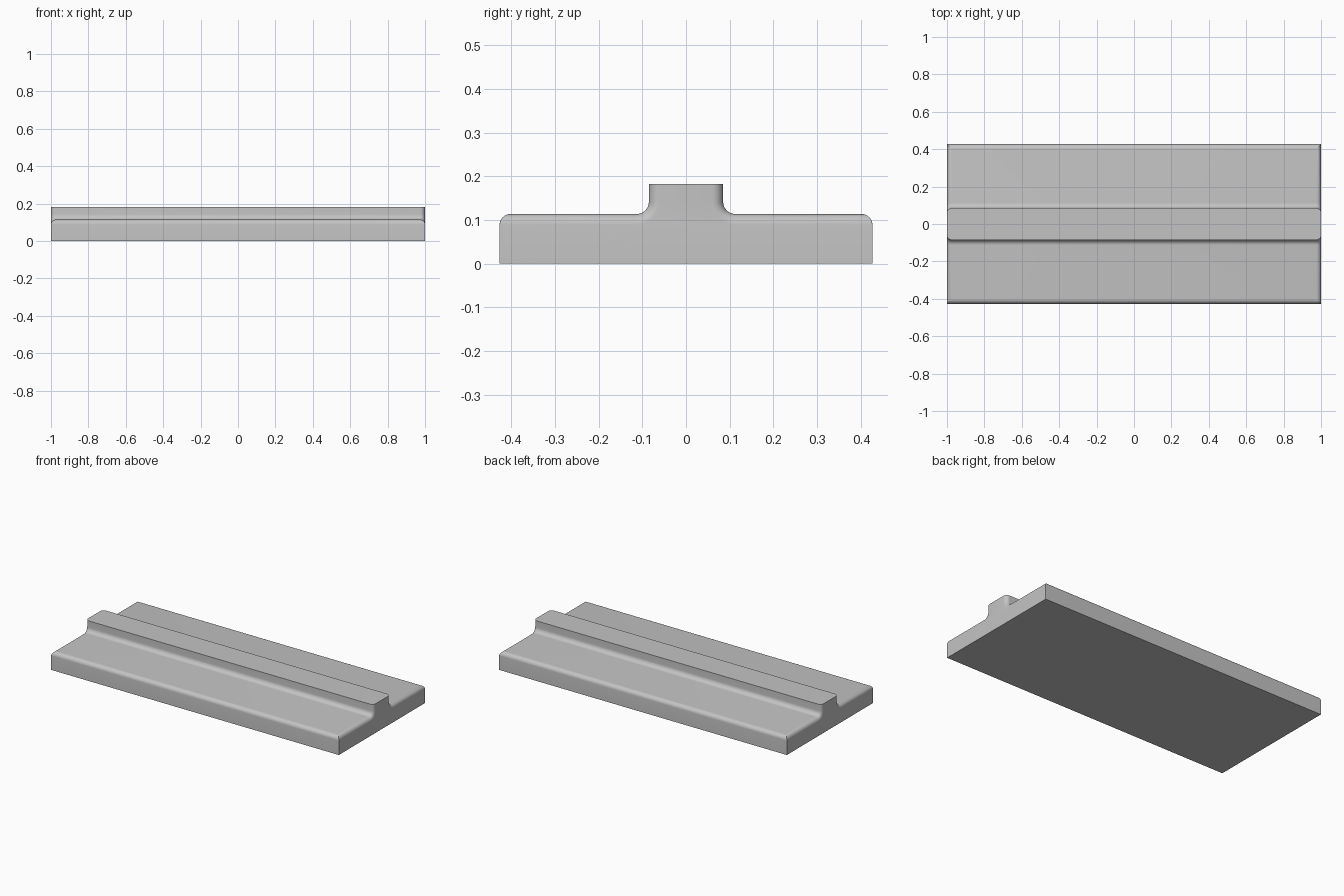
import bpy, bmesh, math

cube = bpy.data.objects.get("Cube")
if cube:
    bpy.data.objects.remove(cube, do_unlink=True)

HALF_LENGTH, HALF_WIDTH = 1.0, 0.427
SLAB_TOP, RIB_TOP, RIB_HALF = 0.114, 0.183, 0.085
ROUND, FILLET, STEPS = 0.025, 0.028, 8

grey = bpy.data.materials.new("light grey")
grey.use_nodes = True
colour = (0.55, 0.55, 0.55, 1)
grey.diffuse_color = colour
grey.node_tree.nodes["Principled BSDF"].inputs["Base Color"].default_value = colour


def arc(cy, cz, radius, start, end):
    angles = [start + (end - start) * k / STEPS for k in range(STEPS + 1)]
    return [(cy + radius * math.cos(a), cz + radius * math.sin(a)) for a in angles]


def section(inset):
    """Cross-section whose upper outline is drawn in by the end rounding."""
    half = [(HALF_WIDTH, 0)]
    # rounded long edge of the slab
    reach = math.asin(max(0, ROUND - inset) / ROUND)
    half += arc(HALF_WIDTH - ROUND, SLAB_TOP - ROUND, ROUND, 0, reach)
    # hollow fillet rising into the rib
    half += arc(RIB_HALF + FILLET, SLAB_TOP + FILLET, FILLET + inset,
                1.5 * math.pi, math.pi)
    half.append((RIB_HALF - inset, RIB_TOP))
    return half + [(-y, z) for y, z in reversed(half)]


# Stations along the length, with rounded ends
angles = [math.pi / 2 * k / STEPS for k in range(STEPS + 1)]
ends = [(HALF_LENGTH - ROUND + ROUND * math.sin(a), ROUND * (1 - math.cos(a)))
        for a in angles]
stations = [(-x, i) for x, i in reversed(ends)] + ends

# Loft the sections and cap both ends
bm = bmesh.new()
rings = [[bm.verts.new((x, y, z)) for y, z in section(i)] for x, i in stations]
for a, b in zip(rings, rings[1:]):
    for k in range(len(a)):
        n = (k + 1) % len(a)
        bm.faces.new((a[k], a[n], b[n], b[k]))
bm.faces.new(rings[0])
bm.faces.new(rings[-1])
bmesh.ops.remove_doubles(bm, verts=bm.verts, dist=0.00001)
bmesh.ops.recalc_face_normals(bm, faces=bm.faces)

mesh = bpy.data.meshes.new("ribbed_plate")
bm.to_mesh(mesh)
bm.free()
mesh.materials.append(grey)
plate = bpy.data.objects.new("ribbed_plate", mesh)
bpy.context.collection.objects.link(plate)
bpy.context.view_layer.objects.active = plate
plate.select_set(True)
bpy.ops.object.shade_smooth_by_angle(angle=math.radians(30))
